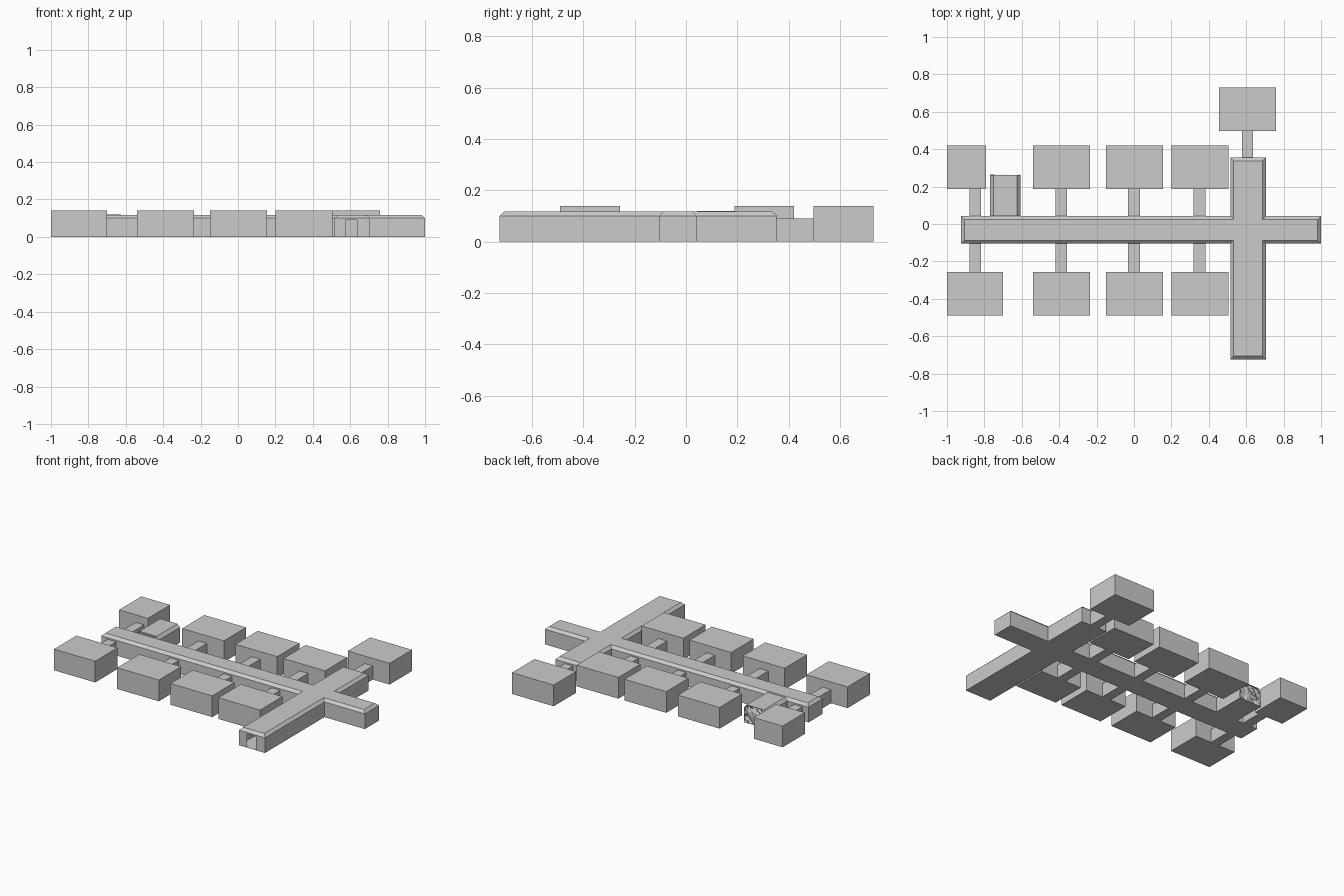
import bpy, bmesh, random

if "Cube" in bpy.data.objects:
    bpy.data.objects.remove(bpy.data.objects["Cube"])

random.seed(4)


def mesh_object(name, verts, faces):
    me = bpy.data.meshes.new(name)
    me.from_pydata(verts, [], faces)
    bm = bmesh.new()
    bm.from_mesh(me)
    bmesh.ops.recalc_face_normals(bm, faces=bm.faces)
    bm.to_mesh(me)
    bm.free()
    ob = bpy.data.objects.new(name, me)
    bpy.context.collection.objects.link(ob)
    return ob


def box(name, x0, x1, y0, y1, h, open_ends=False):
    verts = [(x, y, z) for z in (0, h) for x, y in ((x0, y0), (x1, y0), (x1, y1), (x0, y1))]
    faces = [(3, 2, 1, 0), (4, 5, 6, 7), (1, 2, 6, 5), (3, 0, 4, 7)]
    if not open_ends:
        faces += [(0, 1, 5, 4), (2, 3, 7, 6)]
    return mesh_object(name, verts, faces)


# Cross-shaped corridor with a chamfered roof and an open front doorway
def cross_outline(i, z):
    xl, xr, yf, yb = -0.925 + i, 1.0 - i, -0.725 + i, 0.355 - i
    ax, bx, ay, by = 0.515 + i, 0.705 - i, -0.105 + i, 0.042 - i
    return [(x, y, z) for x, y in (
        (ax, yf), (bx, yf), (bx, ay), (xr, ay), (xr, by), (bx, by),
        (bx, yb), (ax, yb), (ax, by), (xl, by), (xl, ay), (ax, ay))]


verts = cross_outline(0, 0) + cross_outline(0, 0.1) + cross_outline(0.018, 0.117)
door = [(0.575, -0.725, 0), (0.575, -0.725, 0.09), (0.64, -0.725, 0.09), (0.64, -0.725, 0)]
n = 12
faces = [tuple(range(n - 1, -1, -1)), tuple(range(2 * n, 3 * n))]
for level in (0, 1):
    for k in range(n):
        a, b = level * n + k, level * n + (k + 1) % n
        if a > 0:
            faces.append((a, b, b + n, a + n))
d = len(verts)
faces.append((0, d, d + 1, d + 2, d + 3, 1, 1 + n, n))
mesh_object("main_corridor", verts + door, faces)

# Rooms on both sides of the corridor, each joined by a short passage
ROOM_H, PASSAGE_H = 0.14, 0.09
bays = [(-1.0, -0.70, -0.848), (-0.54, -0.235, -0.39), (-0.15, 0.155, 0.0), (0.20, 0.505, 0.35)]
for k, (x0, x1, px) in enumerate(bays):
    back_x1 = -0.79 if k == 0 else x1
    box(f"front_room_{k}", x0, x1, -0.49, -0.257, ROOM_H)
    box(f"back_room_{k}", x0, back_x1, 0.188, 0.42, ROOM_H)
    box(f"front_passage_{k}", px - 0.031, px + 0.031, -0.257, -0.105, PASSAGE_H, True)
    box(f"back_passage_{k}", px - 0.031, px + 0.031, 0.042, 0.188, PASSAGE_H, True)
box("end_room", 0.455, 0.76, 0.496, 0.73, ROOM_H)
box("end_passage", 0.577, 0.637, 0.355, 0.496, PASSAGE_H, True)

# Collapsed side tunnel, same chamfered section
tx0, tx1, ty0, ty1 = -0.77, -0.608, 0.042, 0.262
section = [(tx0, 0), (tx1, 0), (tx1, 0.1), (tx1 - 0.018, 0.12), (tx0 + 0.018, 0.12), (tx0, 0.1)]
verts = [(x, y, z) for y in (ty0, ty1) for x, z in section]
faces = [(k, (k + 1) % 6, (k + 1) % 6 + 6, k + 6) for k in range(6)]
mesh_object("side_tunnel", verts, faces)

# Rough rubble wall closing the tunnel
cols, rows = 8, 6
verts = []
for r in range(rows + 1):
    z = 0.12 * r / rows
    inset = max(0, z - 0.1) * 0.9
    for c in range(cols + 1):
        edge = r in (0, rows) or c in (0, cols)
        x = tx0 + inset + (tx1 - tx0 - 2 * inset) * c / cols
        j = 0 if edge else 0.006
        verts.append((x + random.uniform(-j, j), ty1 - random.uniform(-0.004, 0.016),
                      z + random.uniform(-j, j)))
w = cols + 1
faces = [(r * w + c, r * w + c + 1, (r + 1) * w + c + 1)
         for r in range(rows) for c in range(cols)]
faces += [(r * w + c, (r + 1) * w + c + 1, (r + 1) * w + c)
          for r in range(rows) for c in range(cols)]
mesh_object("rubble_wall", verts, faces)
